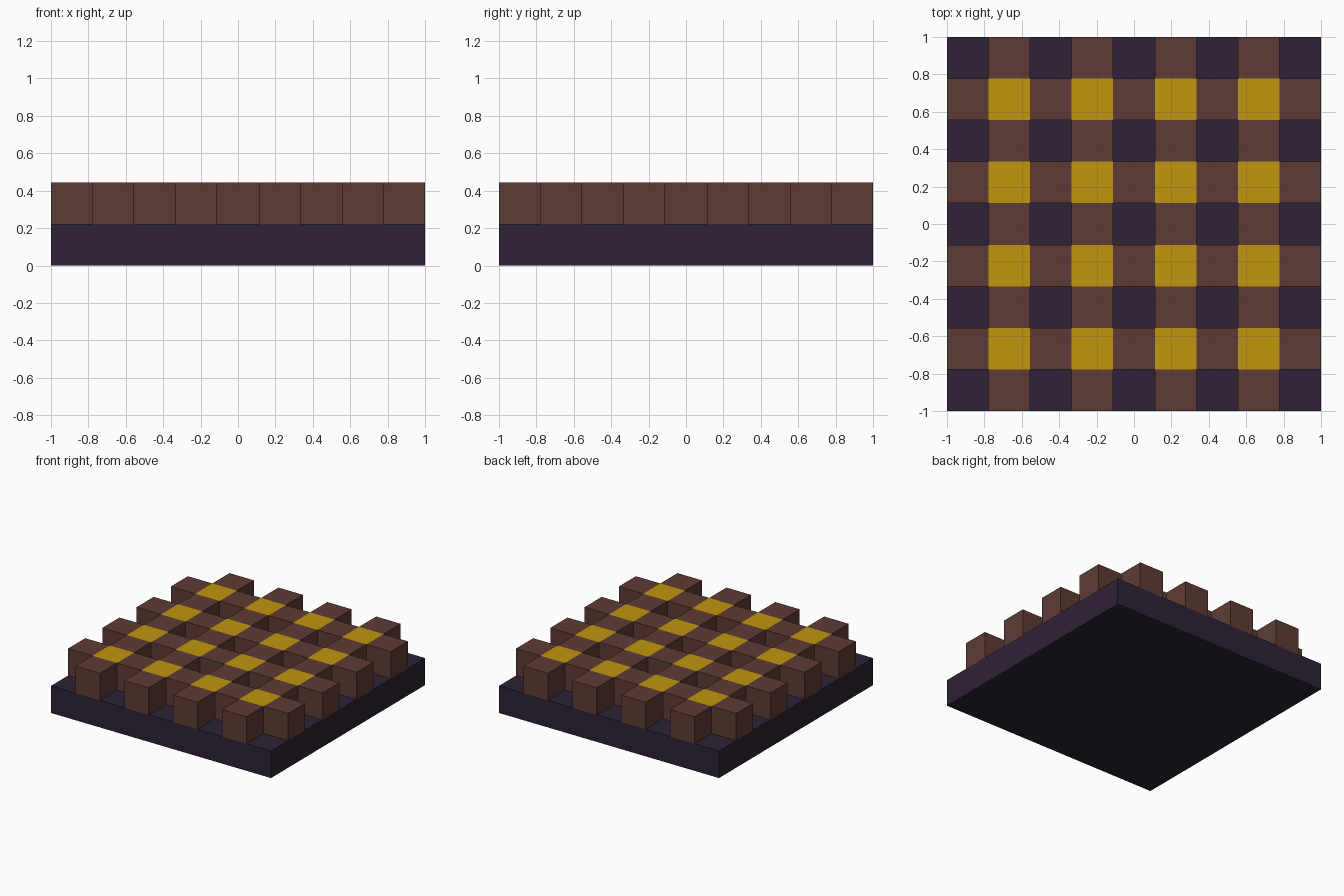
import bpy
import bmesh
from mathutils import Vector

if "Cube" in bpy.data.objects:
    bpy.data.objects.remove(bpy.data.objects["Cube"], do_unlink=True)

CELLS = 9
CELL = 2 / CELLS


def srgb(*rgb):
    return [((c / 255 + 0.055) / 1.055) ** 2.4 for c in rgb] + [1]


def material(name, colour):
    mat = bpy.data.materials.new(name)
    mat.use_nodes = True
    mat.diffuse_color = colour
    mat.node_tree.nodes["Principled BSDF"].inputs["Base Color"].default_value = colour
    return mat


def add_object(name, bm, mats):
    bmesh.ops.recalc_face_normals(bm, faces=bm.faces)
    mesh = bpy.data.meshes.new(name)
    bm.to_mesh(mesh)
    bm.free()
    for mat in mats:
        mesh.materials.append(mat)
    obj = bpy.data.objects.new(name, mesh)
    bpy.context.collection.objects.link(obj)
    return obj


def cell_index(face):
    c = face.calc_center_median()
    return int((c.x + 1) / CELL), int((c.y + 1) / CELL)


dark = material("dark purple", srgb(46, 34, 53))
brown = material("brown", srgb(94, 59, 53))
gold = material("gold", srgb(192, 150, 14))

# Square base slab, one cell thick
bm = bmesh.new()
bmesh.ops.create_cube(bm, size=1)
bmesh.ops.scale(bm, vec=(2, 2, CELL), verts=bm.verts)
bmesh.ops.translate(bm, vec=(0, 0, CELL / 2), verts=bm.verts)
add_object("base_slab", bm, [dark])

# Lattice of crossing bars: a grid with square gaps, raised one cell
bm = bmesh.new()
bmesh.ops.create_grid(bm, x_segments=CELLS, y_segments=CELLS, size=1)
gaps = [f for f in bm.faces if all(i % 2 == 0 for i in cell_index(f))]
bmesh.ops.delete(bm, geom=gaps, context="FACES")
bmesh.ops.translate(bm, vec=(0, 0, CELL), verts=bm.verts)
raised = bmesh.ops.extrude_face_region(bm, geom=bm.faces[:])["geom"]
bmesh.ops.translate(bm, vec=Vector((0, 0, CELL)),
                    verts=[g for g in raised if isinstance(g, bmesh.types.BMVert)])

# Gold tops where the bars cross
for f in raised:
    if isinstance(f, bmesh.types.BMFace) and all(i % 2 for i in cell_index(f)):
        f.material_index = 1
add_object("bar_lattice", bm, [brown, gold])
